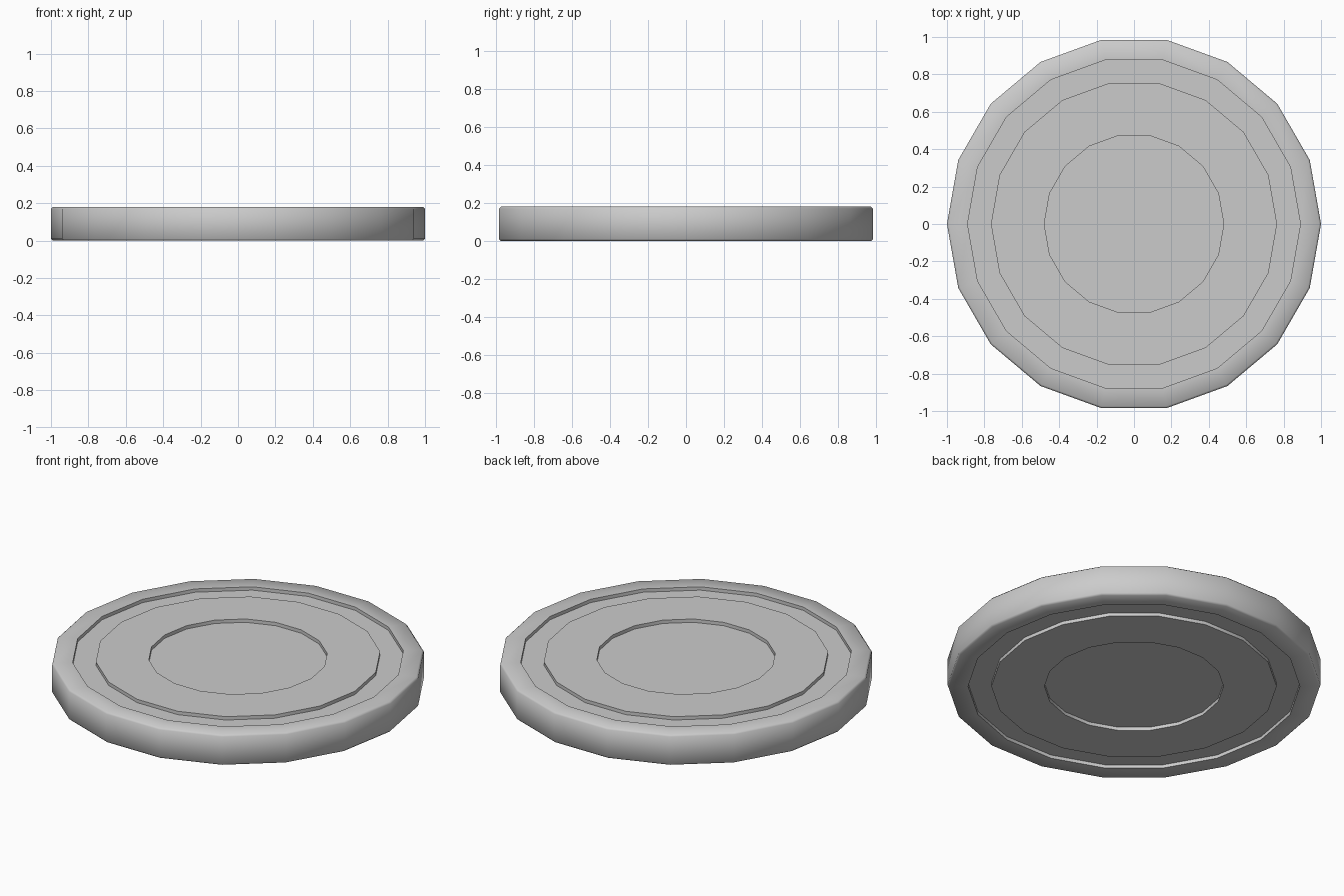
import bpy, bmesh
from math import cos, sin, tau, radians

if "Cube" in bpy.data.objects:
    bpy.data.objects.remove(bpy.data.objects["Cube"])

SIDES, H, D, B = 18, 0.18, 0.02, 0.01

# Upper half profile (radius, height), from centre recess to rounded rim
top = [(0.48, H - D), (0.48, H), (0.765, H), (0.765, H - D),
       (0.89, H - D), (0.89, H), (1 - B, H), (1, H - B)]
# Lower half mirrors the upper half
profile = top + [(r, H - z) for r, z in reversed(top)]

# Revolve the profile into a closed faceted disc
bm = bmesh.new()
rings = [[bm.verts.new((r * cos(tau * i / SIDES), r * sin(tau * i / SIDES), z))
          for i in range(SIDES)] for r, z in profile]
for a, b in zip(rings, rings[1:]):
    for i in range(SIDES):
        j = (i + 1) % SIDES
        bm.faces.new((a[i], b[i], b[j], a[j]))
bm.faces.new(rings[0])
bm.faces.new(rings[-1][::-1])
bmesh.ops.recalc_face_normals(bm, faces=bm.faces)

mesh = bpy.data.meshes.new("disc")
bm.to_mesh(mesh)
bm.free()
disc = bpy.data.objects.new("disc", mesh)
bpy.context.collection.objects.link(disc)

# Smooth rim, sharp groove walls
bpy.context.view_layer.objects.active = disc
disc.select_set(True)
bpy.ops.object.shade_smooth_by_angle(angle=radians(50))
